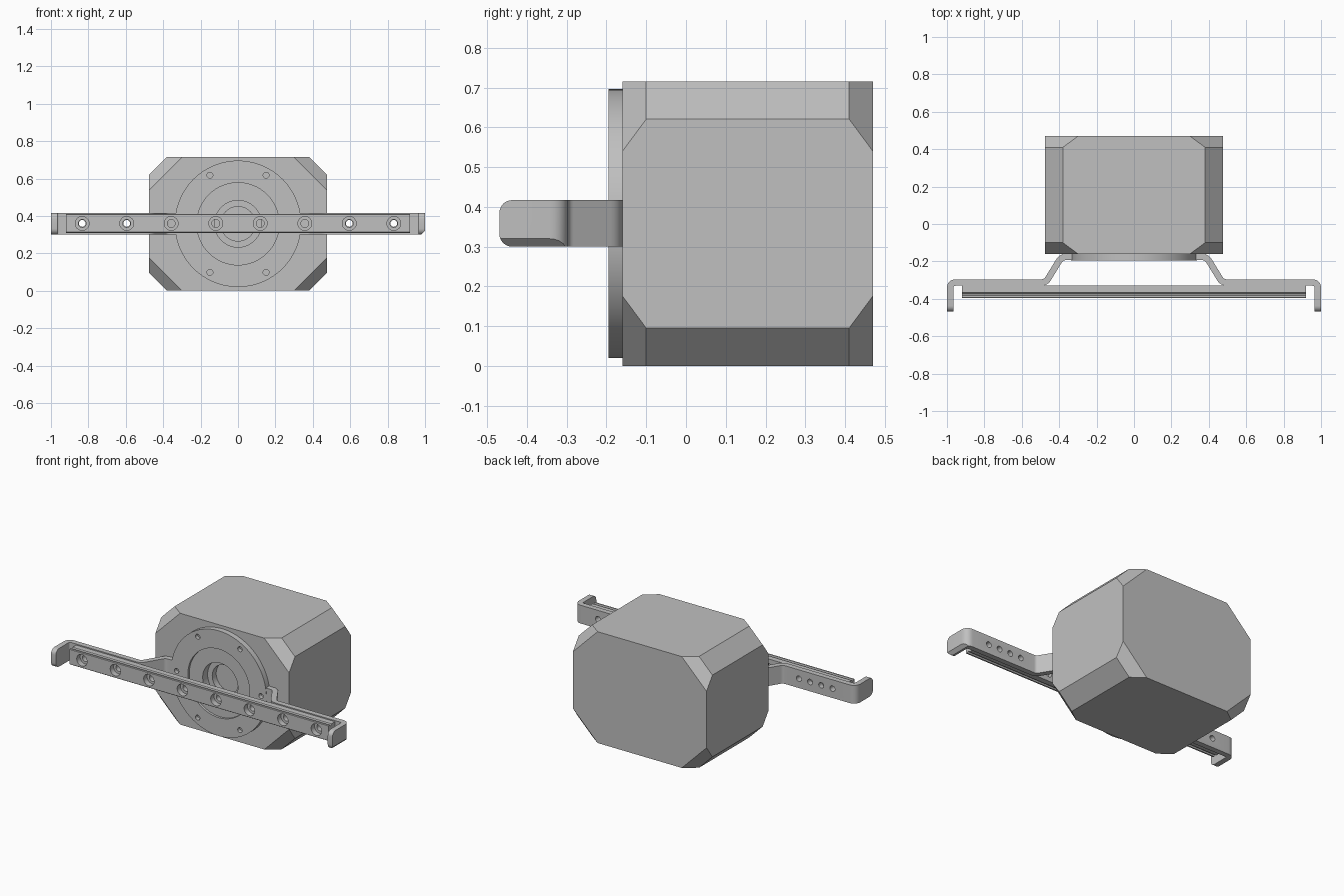
import bpy, bmesh
from math import sin, cos, pi
from mathutils import Vector

if "Cube" in bpy.data.objects:
    bpy.data.objects.remove(bpy.data.objects["Cube"])

grey = bpy.data.materials.new("machined grey")
grey.use_nodes = True
grey.diffuse_color = (0.527, 0.527, 0.527, 1)
grey.node_tree.nodes["Principled BSDF"].inputs["Base Color"].default_value = grey.diffuse_color
MID = 0.358  # height of the central axis


def make(name, bm):
    bmesh.ops.recalc_face_normals(bm, faces=bm.faces)
    mesh = bpy.data.meshes.new(name)
    bm.to_mesh(mesh)
    bm.free()
    mesh.materials.append(grey)
    ob = bpy.data.objects.new(name, mesh)
    bpy.context.collection.objects.link(ob)
    return ob


def loft(bm, rings):
    """Skin closed rings of points and cap both ends."""
    rows = [[bm.verts.new(p) for p in ring] for ring in rings]
    n = len(rows[0])
    for a, b in zip(rows, rows[1:]):
        for i in range(n):
            j = (i + 1) % n
            bm.faces.new((a[i], a[j], b[j], b[i]))
    bm.faces.new(rows[0])
    bm.faces.new(rows[-1])


def turned(bm, steps, x=0, z=MID, sides=32):
    """Stepped round solid along y from (radius, y) pairs."""
    loft(bm, [[(x + r * cos(2 * pi * i / sides), y, z + r * sin(2 * pi * i / sides))
               for i in range(sides)] for r, y in steps])


def select(ob):
    bpy.ops.object.select_all(action='DESELECT')
    ob.select_set(True)
    bpy.context.view_layer.objects.active = ob


def cut(ob, bm):
    cutter = make("cutter", bm)
    cutter.hide_render = True
    mod = ob.modifiers.new("holes", 'BOOLEAN')
    mod.operation, mod.solver, mod.object = 'DIFFERENCE', 'EXACT', cutter
    select(ob)
    bpy.ops.object.modifier_apply(modifier=mod.name)
    bpy.data.objects.remove(cutter)


def smooth(ob):
    select(ob)
    bpy.ops.object.shade_smooth_by_angle(angle=0.5)


# Stepped bore shared by the housing and the flange
def bore():
    bm = bmesh.new()
    turned(bm, [(0.22, -0.25), (0.22, -0.18), (0.125, -0.18), (0.125, -0.13),
                (0.092, -0.13), (0.092, -0.09)], sides=64)
    return bm


# Housing: octagonal block with clipped corners
def octagon(y, c, w=0.475, h=0.3575):
    corners = [(w, h - c), (w - c, h), (c - w, h), (-w, h - c),
               (-w, c - h), (c - w, -h), (w - c, -h), (w, c - h)]
    return [(x, y, MID + z) for x, z in corners]


bm = bmesh.new()
loft(bm, [octagon(-0.16, 0.176), octagon(-0.10, 0.095),
          octagon(0.41, 0.095), octagon(0.47, 0.176)])
housing = make("housing", bm)
cut(housing, bore())

# Round mounting flange with a ring of bolt holes
bm = bmesh.new()
turned(bm, [(0.338, -0.195), (0.338, -0.16)], sides=96)
flange = make("flange", bm)
cut(flange, bore())
bm = bmesh.new()
for k in range(6):
    a = k * pi / 3
    turned(bm, [(0.016, -0.25), (0.016, -0.17)], 0.3 * cos(a), MID + 0.3 * sin(a), 16)
cut(flange, bm)
smooth(flange)


# Bent strip arms
def rounded_path(pts, radii, steps=6):
    out = [Vector(pts[0])]
    for p, c, q, r in zip(pts, pts[1:], pts[2:], radii):
        p, c, q = Vector(p), Vector(c), Vector(q)
        a, b = c + (p - c).normalized() * r, c + (q - c).normalized() * r
        for i in range(steps + 1):
            t = i / steps
            out.append(a * (1 - t) ** 2 + c * 2 * t * (1 - t) + b * t * t)
    return out + [Vector(pts[-1])]


def arm(name, side):
    path = rounded_path([(0.32, -0.176), (0.388, -0.176), (0.472, -0.313),
                         (0.983, -0.313), (0.983, -0.469)], [0.025, 0.025, 0.03])
    left, right = [], []
    for i, p in enumerate(path):
        d = (path[min(i + 1, len(path) - 1)] - path[max(i - 1, 0)]).normalized()
        n = Vector((-d.y, d.x)) * 0.017
        left.append(p + n)
        right.append(p - n)
    outline = left + right[::-1]
    bm = bmesh.new()
    loft(bm, [[(side * p.x, p.y, z) for p in outline] for z in (0.30, 0.417)])
    # rounded hook tip
    tip = [e for e in bm.edges if all(v.co.y < -0.46 for v in e.verts)
           and abs(e.verts[0].co.z - e.verts[1].co.z) < 0.001]
    bmesh.ops.bevel(bm, geom=tip, offset=0.032, segments=6, profile=0.5, affect='EDGES')
    if side > 0:
        # clipped lower outer edge of the left hook
        bmesh.ops.bisect_plane(bm, geom=bm.verts[:] + bm.edges[:] + bm.faces[:],
                               plane_co=(1, 0, 0.32), plane_no=(1, 0, -1), clear_outer=True)
        bmesh.ops.holes_fill(bm, edges=[e for e in bm.edges if e.is_boundary], sides=0)
    ob = make(name, bm)
    holes = bmesh.new()
    for k in range(4):
        turned(holes, [(0.018, -0.36), (0.018, -0.27)], side * (0.595 + k * 0.0793), 0.36, 20)
    cut(ob, holes)
    smooth(ob)


arm("left_arm", 1)
arm("right_arm", -1)

# Straight guide rail with grooved edges and counterbored holes
half = [(-0.395, 0.047), (-0.392, 0.05), (-0.383, 0.05), (-0.379, 0.042),
        (-0.371, 0.042), (-0.366, 0.05), (-0.330, 0.05)]
section = half + [(y, -z) for y, z in reversed(half)]
bm = bmesh.new()
loft(bm, [[(x, y, 0.36 + z) for y, z in section] for x in (-0.92, 0.92)])
rail = make("guide_rail", bm)
bm = bmesh.new()
for k in range(8):
    turned(bm, [(0.037, -0.42), (0.037, -0.36), (0.021, -0.36), (0.021, -0.31)],
           (k - 3.5) * 0.238, 0.36, 24)
cut(rail, bm)
smooth(rail)
